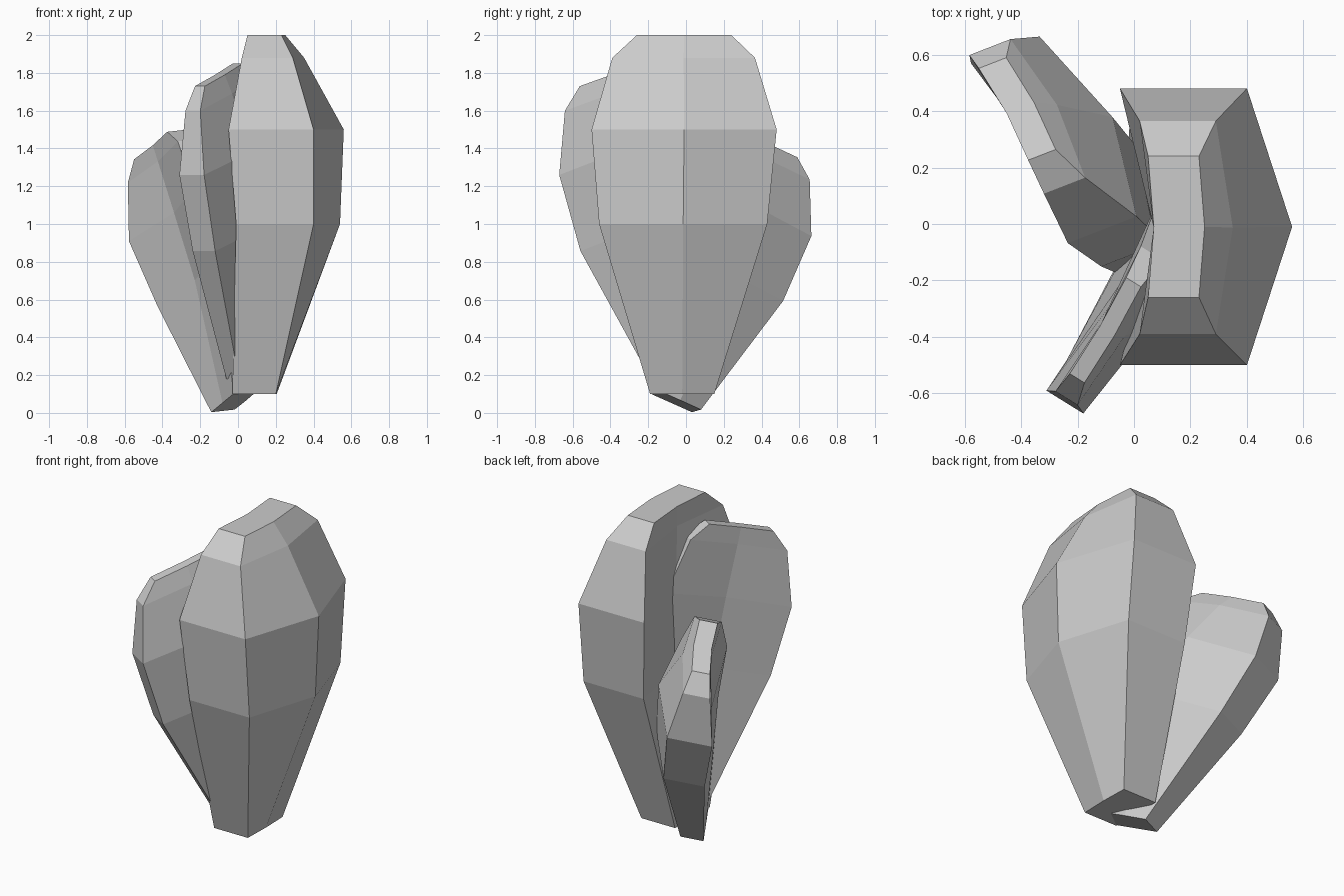
import bpy, bmesh
from mathutils import Matrix, Vector

if "Cube" in bpy.data.objects:
    bpy.data.objects.remove(bpy.data.objects["Cube"])

# Petal rings: height, left y, right y, inner edge x, outer edge x, inner mid x, outer mid x
RINGS = [
    (0.10, -0.19, 0.15, -0.03, 0.20, -0.03, 0.205),
    (1.00, -0.46, 0.43, -0.01, 0.40, 0.07, 0.54),
    (1.50, -0.50, 0.48, -0.05, 0.40, 0.075, 0.56),
    (1.88, -0.39, 0.365, 0.02, 0.29, 0.07, 0.35),
    (2.00, -0.26, 0.24, 0.05, 0.23, 0.07, 0.25),
]
BASE = Vector((0.085, -0.02, 0.10))


def petal(name, origin, thick, wide, up):
    """Folded plate petal, placed by its base point and three scaled axes."""
    axes = Matrix((thick, wide, up)).transposed()
    bm = bmesh.new()
    loops = []
    for z, y0, y1, xi, xo, mi, mo in RINGS:
        ym = (y0 + y1) / 2
        pts = [(xi, y0), (xo, y0), (mo, ym), (xo, y1), (xi, y1), (mi, ym)]
        loops.append([bm.verts.new(Vector(origin) + axes @ (Vector((x, y, z)) - BASE))
                      for x, y in pts])
    # Side walls
    for a, b in zip(loops, loops[1:]):
        for i in range(6):
            j = (i + 1) % 6
            bm.faces.new((a[i], a[j], b[j], b[i]))
    # End caps, split along the fold
    for r in (loops[0], loops[-1]):
        bm.faces.new((r[0], r[1], r[2], r[5]))
        bm.faces.new((r[5], r[2], r[3], r[4]))
    bmesh.ops.recalc_face_normals(bm, faces=bm.faces)
    mesh = bpy.data.meshes.new(name)
    bm.to_mesh(mesh)
    bm.free()
    bpy.context.collection.objects.link(bpy.data.objects.new(name, mesh))


# Large upright petal
petal("large_petal", BASE, (1, 0, 0), (0, 1, 0), (0, 0, 1))
# Thin petal turned towards the front
petal("front_petal", (0.04, -0.05, 0.22),
      (0.29, -0.18, 0.0), (0.40, 0.68, 0.24), (-0.085, -0.17, 0.825))
# Short petal leaning out to the back left
petal("back_petal", (-0.02, -0.055, 0.06),
      (0.54, 0.21, 0.06), (-0.35, 0.65, -0.29), (-0.221, 0.234, 0.716))
